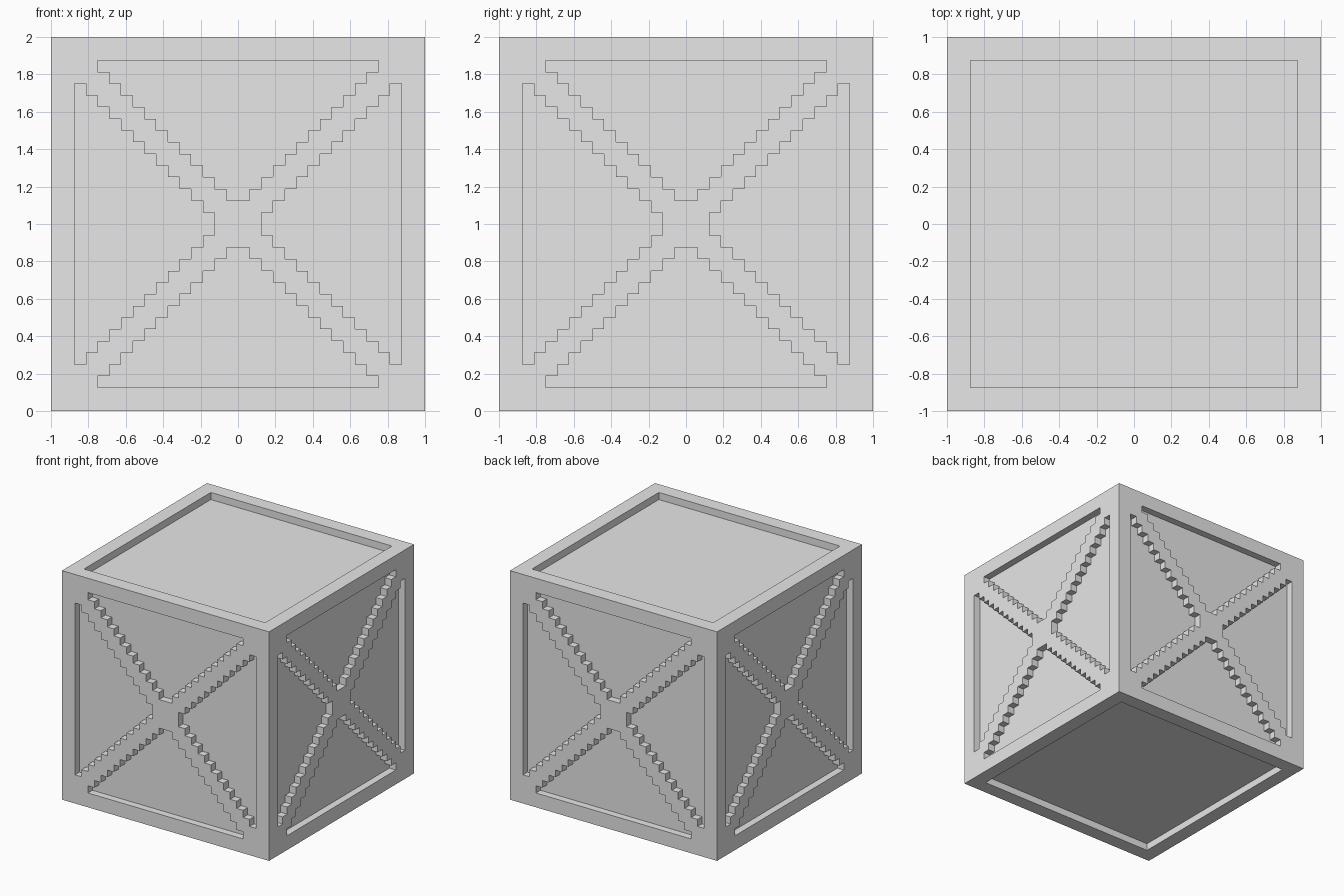
import bpy
import bmesh
from math import pi
from mathutils import Matrix, Vector

UNIT = 1 / 16      # one step of the stair pattern
RIM = 2 * UNIT     # width of the frame around each face
DEPTH = UNIT       # depth of the recessed panels
SINK = 0.01        # how far the braces are set into the panels

cube = bpy.data.objects.get("Cube")
if cube:
    bpy.data.objects.remove(cube, do_unlink=True)

grey = bpy.data.materials.new("light_grey")
grey.use_nodes = True
colour = (0.8, 0.8, 0.8, 1)
grey.diffuse_color = colour
grey.node_tree.nodes["Principled BSDF"].inputs["Base Color"].default_value = colour


def add_object(name, bm):
    bmesh.ops.recalc_face_normals(bm, faces=bm.faces)
    mesh = bpy.data.meshes.new(name)
    bm.to_mesh(mesh)
    bm.free()
    mesh.materials.append(grey)
    obj = bpy.data.objects.new(name, mesh)
    bpy.context.collection.objects.link(obj)
    return obj


# Crate body: a cube with a rim and a recessed panel on every face
bm = bmesh.new()
bmesh.ops.create_cube(bm, size=2, matrix=Matrix.Translation((0, 0, 1)))
panels = list(bm.faces)
bmesh.ops.inset_individual(bm, faces=panels, thickness=RIM, use_even_offset=True)
for panel in panels:
    inward = -panel.normal.copy() * DEPTH
    rim_edges = list(panel.edges)
    walls = bmesh.ops.extrude_face_region(bm, geom=[panel])
    moved = [v for v in walls["geom"] if isinstance(v, bmesh.types.BMVert)]
    bmesh.ops.translate(bm, verts=moved, vec=inward)
    if panel.is_valid:
        bmesh.ops.delete(bm, geom=[panel], context="FACES_ONLY")
add_object("crate_body", bm)


def brace_outline():
    """Stepped X: one stair-sided notch and one corner, turned four times."""
    right = []
    for i in range(1, 13):
        right += [(i * UNIT, (i + 1) * UNIT), (i * UNIT, (i + 2) * UNIT)]
    left = [(-x, z) for x, z in reversed(right)]
    quarter = left + right + [(1 - RIM, 1 - RIM)]
    points = []
    for _ in range(4):
        points += quarter
        quarter = [(z, -x) for x, z in quarter]
    return points


# Crossed braces on the four upright sides
for turn, side in enumerate(("front", "left", "back", "right")):
    bm = bmesh.new()
    verts = [bm.verts.new((x, -1, z)) for x, z in brace_outline()]
    bmesh.ops.remove_doubles(bm, verts=bm.verts, dist=0.0001)
    face = bm.faces.new([v for v in verts if v.is_valid])
    back = bmesh.ops.extrude_face_region(bm, geom=[face], use_keep_orig=True)
    moved = [v for v in back["geom"] if isinstance(v, bmesh.types.BMVert)]
    bmesh.ops.translate(bm, verts=moved, vec=Vector((0, DEPTH + SINK, 0)))
    place = Matrix.Translation((0, 0, 1)) @ Matrix.Rotation(turn * pi / 2, 4, "Z")
    bmesh.ops.transform(bm, matrix=place, verts=bm.verts)
    add_object(side + "_brace", bm)
